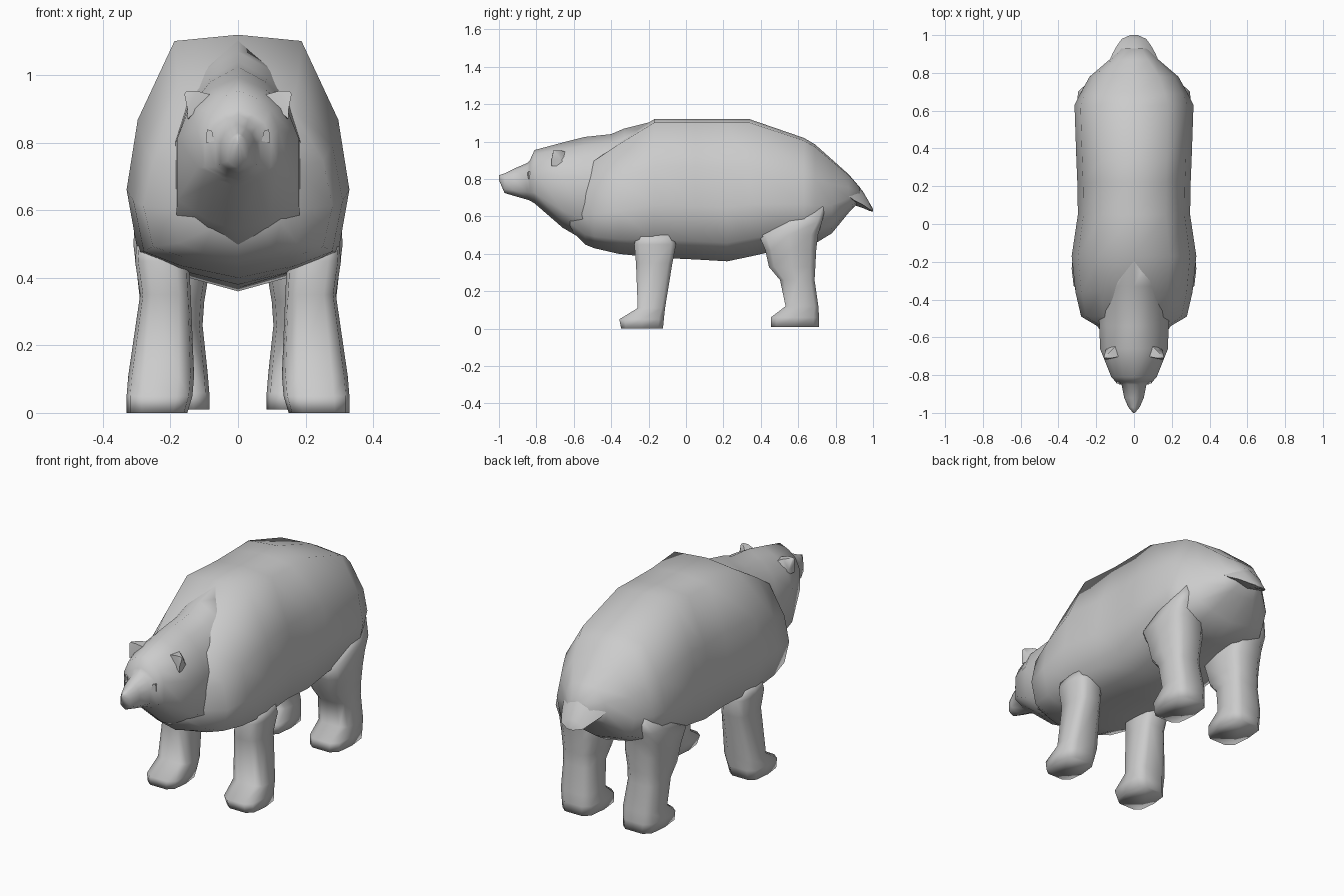
import bpy, bmesh, math

fur = bpy.data.materials.new("grey fur")
fur.diffuse_color = (0.6, 0.6, 0.6, 1)


def loft(name, rings, angle=180):
    """Skin a list of equal-length point rings and cap both ends."""
    bm = bmesh.new()
    rows = [[bm.verts.new(p) for p in ring] for ring in rings]
    n = len(rows[0])
    for a, b in zip(rows, rows[1:]):
        for i in range(n):
            j = (i + 1) % n
            bm.faces.new((a[i], a[j], b[j], b[i]))
    bm.faces.new(rows[0])
    bm.faces.new(rows[-1])
    bmesh.ops.recalc_face_normals(bm, faces=bm.faces)
    mesh = bpy.data.meshes.new(name)
    bm.to_mesh(mesh)
    bm.free()
    mesh.materials.append(fur)
    obj = bpy.data.objects.new(name, mesh)
    bpy.context.collection.objects.link(obj)
    bpy.ops.object.select_all(action='DESELECT')
    obj.select_set(True)
    bpy.context.view_layer.objects.active = obj
    bpy.ops.object.shade_smooth_by_angle(angle=math.radians(angle))
    return obj


def mirror(obj):
    obj.modifiers.new("mirror", 'MIRROR').use_axis[0] = True


def section(half, y, bottom, top, hw):
    """Symmetric cross-section from a half profile running top to bottom."""
    pts = half + [(-x, t) for x, t in half[-2:0:-1]]
    return [(x * hw, y, bottom + t * (top - bottom)) for x, t in pts]


# Barrel-shaped trunk with chest, broad shoulders and sloping rump
trunk_half = [(0, 1), (0.57, 0.975), (0.9, 0.66), (1, 0.38), (0.9, 0.13), (0.55, 0.06), (0, 0)]
trunk = [(-0.62, 0.53, 0.80, 0.14), (-0.54, 0.45, 0.86, 0.195), (-0.49, 0.43, 0.91, 0.28),
         (-0.36, 0.40, 1.00, 0.31), (-0.17, 0.38, 1.12, 0.33),
         (0.05, 0.37, 1.12, 0.297), (0.22, 0.36, 1.12, 0.30), (0.34, 0.385, 1.12, 0.305),
         (0.63, 0.45, 1.02, 0.315), (0.69, 0.455, 0.985, 0.285), (0.78, 0.51, 0.905, 0.235),
         (0.87, 0.62, 0.825, 0.13), (0.93, 0.68, 0.755, 0.07)]
loft("trunk", [section(trunk_half, *r) for r in trunk])

# Head tapering from the neck to a pointed muzzle
head_half = [(0, 1), (0.45, 0.92), (0.8, 0.8), (1, 0.6), (1, 0.2), (0.5, 0.07), (0, 0)]
head = [(-1.0, 0.795, 0.82, 0.005), (-0.97, 0.725, 0.83, 0.03), (-0.92, 0.71, 0.855, 0.052),
        (-0.85, 0.69, 0.885, 0.066), (-0.835, 0.685, 0.90, 0.098), (-0.81, 0.67, 0.955, 0.12),
        (-0.66, 0.54, 0.995, 0.18), (-0.54, 0.47, 1.025, 0.183), (-0.40, 0.46, 1.04, 0.19),
        (-0.33, 0.47, 1.07, 0.19), (-0.17, 0.5, 1.11, 0.18)]
loft("head", [section(head_half, *r) for r in head], 100)

# Short flat tail over the rump
tail_half = [(0, 1), (0.6, 0.8), (1, 0.2), (0, 0)]
tail = [(0.84, 0.70, 0.85, 0.14), (0.90, 0.66, 0.79, 0.115), (0.945, 0.645, 0.735, 0.09),
        (0.98, 0.63, 0.675, 0.065), (1.0, 0.625, 0.64, 0.02)]
loft("tail", [section(tail_half, *r) for r in tail], 80)


def leg(name, rings):
    """Ten-sided boxy limb from (z, front y, back y, inner x, outer x) rings."""
    out = []
    for z, y0, y1, x0, x1 in rings:
        ring = []
        for k in range(10):
            a = 2 * math.pi * k / 10
            c, s = (math.copysign(abs(f) ** 0.55, f) for f in (math.cos(a), math.sin(a)))
            ring.append(((x0 + x1) / 2 + c * (x1 - x0) / 2, (y0 + y1) / 2 + s * (y1 - y0) / 2, z))
        out.append(ring)
    mirror(loft(name, out))


# Legs with forward-pointing paws
leg("front_legs", [(0.0, -0.35, -0.12, 0.15, 0.33), (0.05, -0.36, -0.115, 0.135, 0.33),
                   (0.11, -0.26, -0.11, 0.13, 0.325), (0.35, -0.27, -0.07, 0.14, 0.29),
                   (0.45, -0.28, -0.05, 0.145, 0.305), (0.50, -0.265, -0.07, 0.17, 0.30)])
leg("hind_legs", [(0.01, 0.45, 0.715, 0.085, 0.28), (0.06, 0.45, 0.715, 0.085, 0.285),
                  (0.12, 0.53, 0.71, 0.09, 0.285), (0.26, 0.50, 0.69, 0.105, 0.285),
                  (0.33, 0.44, 0.695, 0.10, 0.29), (0.42, 0.42, 0.70, 0.085, 0.30),
                  (0.50, 0.385, 0.71, 0.09, 0.31), (0.57, 0.52, 0.73, 0.12, 0.305),
                  (0.66, 0.63, 0.75, 0.15, 0.265)])

# Small pointed ears
ear = [[(0.07, -0.70, 0.94), (0.15, -0.72, 0.87), (0.14, -0.63, 0.87), (0.08, -0.63, 0.94)],
       [(0.12, -0.71, 0.953), (0.15, -0.72, 0.90), (0.15, -0.67, 0.90), (0.12, -0.67, 0.953)],
       [(0.152, -0.71, 0.953), (0.159, -0.71, 0.945), (0.159, -0.70, 0.945), (0.152, -0.70, 0.953)]]
mirror(loft("ears", ear, 60))

# Thin eye plates set on the face
eye = [[(x, y + dy, z) for x, y, z in ((0.07, -0.85, 0.805), (0.095, -0.842, 0.80),
                                       (0.092, -0.842, 0.84), (0.077, -0.85, 0.835))]
       for dy in (0.0, 0.009)]
mirror(loft("eyes", eye, 30))
